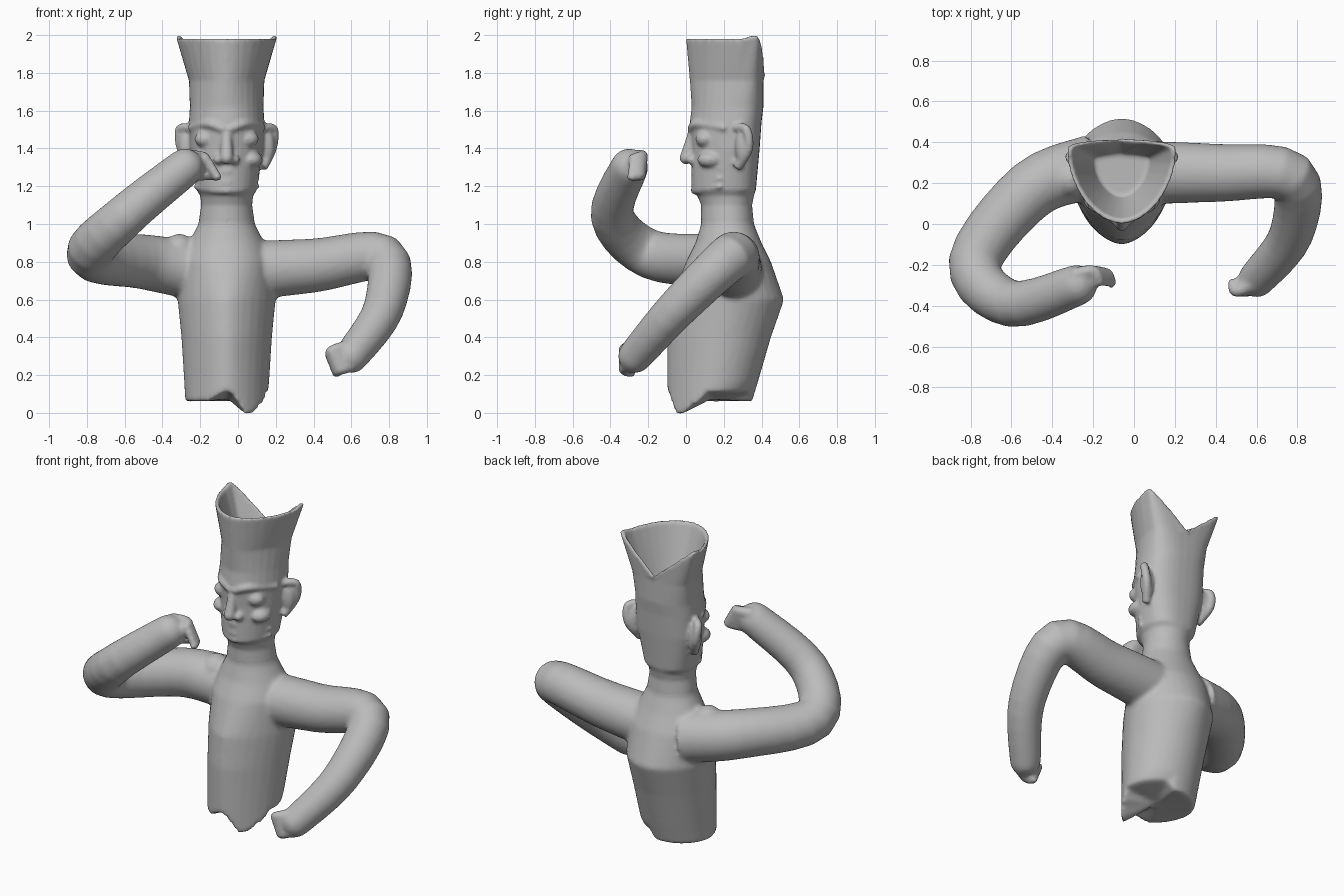
import bpy, bmesh, math
from mathutils import Vector

cube = bpy.data.objects.get("Cube")
if cube:
    bpy.data.objects.remove(cube)

shade = (.5, .5, .5, 1)
grey = bpy.data.materials.new("clay grey")
grey.use_nodes = True
grey.diffuse_color = shade
grey.node_tree.nodes["Principled BSDF"].inputs["Base Color"].default_value = shade

middle = -.06  # centre line of the head and chest
sides = 32


def signed_power(value, power):
    return math.copysign(abs(value) ** power, value)


def section(height, half_width, front, back, front_point=1, back_point=1, widest=.55):
    """Closed ring; the two point values run from boxy, below one, to pointed."""
    ring = []
    wide_y = front + (back - front) * widest
    for step in range(sides):
        angle = math.tau * step / sides
        power = back_point if math.sin(angle) > 0 else front_point
        across = signed_power(math.cos(angle), power)
        along = signed_power(math.sin(angle), power)
        depth = back - wide_y if along > 0 else wide_y - front
        ring.append(Vector((middle + half_width * across, wide_y + depth * along, height)))
    return ring


def scaled(ring, factor, height=None):
    """Copy of a ring drawn in towards its centre."""
    centre = sum(ring, Vector()) / len(ring)
    copy = [centre + (point - centre) * factor for point in ring]
    for point, source in zip(copy, ring):
        point.z = source.z if height is None else height
    return copy


def loft(bm, rings):
    """Skin a stack of rings and close both ends."""
    loops = [[bm.verts.new(point) for point in ring] for ring in rings]
    for lower, upper in zip(loops, loops[1:]):
        for i in range(len(lower)):
            j = (i + 1) % len(lower)
            bm.faces.new((lower[i], lower[j], upper[j], upper[i]))
    for loop, ring in ((loops[0], rings[0]), (loops[-1], rings[-1])):
        hub = bm.verts.new(sum(ring, Vector()) / len(ring))
        for i in range(len(loop)):
            bm.faces.new((loop[i], loop[(i + 1) % len(loop)], hub))


def curve_through(points, steps=5):
    """Smooth path through all the points."""
    padded = [points[0]] + points + [points[-1]]
    path = []
    for before, start, end, after in zip(padded, padded[1:], padded[2:], padded[3:]):
        for step in range(steps):
            t = step / steps
            inner_a, inner_b = start + (end - before) / 6, end - (after - start) / 6
            first, second, third = start.lerp(inner_a, t), inner_a.lerp(inner_b, t), inner_b.lerp(end, t)
            path.append(first.lerp(second, t).lerp(second.lerp(third, t), t))
    return path + [points[-1]]


def blob(bm, centre, size):
    ball = bmesh.ops.create_icosphere(bm, subdivisions=3, radius=1)
    for vert in ball["verts"]:
        vert.co = Vector(centre) + vert.co * Vector(size)


def limb(bm, points, thick, thin):
    """Tapered round tube with a rounded tip."""
    path = curve_through([Vector(point) for point in points])
    last = len(path) - 1
    rings, side = [], None
    for k, point in enumerate(path):
        ahead = (path[min(k + 1, last)] - path[max(k - 1, 0)]).normalized()
        side = ahead.orthogonal() if side is None else side - ahead * side.dot(ahead)
        side.normalize()
        up = ahead.cross(side)
        radius = thick + (thin - thick) * k / last
        angles = [math.tau * i / sides for i in range(sides)]
        rings.append([point + radius * (side * math.cos(a) + up * math.sin(a)) for a in angles])
    loft(bm, rings)
    blob(bm, path[-1], (thin, thin, thin))


def fingers(bm, first, last, reach, curl):
    """Four short curled fingers spread from the first knuckle to the last."""
    for k in range(4):
        knuckle = Vector(first).lerp(Vector(last), k / 3)
        tip = knuckle + Vector(reach)
        limb(bm, [knuckle, tip, tip + Vector(curl)], .035, .025)


def finish(name, bm, detail, softness):
    """Fuse the pieces of one part into a single smooth skin."""
    bmesh.ops.recalc_face_normals(bm, faces=bm.faces)
    mesh = bpy.data.meshes.new(name)
    bm.to_mesh(mesh)
    bm.free()
    mesh.materials.append(grey)
    part = bpy.data.objects.new(name, mesh)
    bpy.context.collection.objects.link(part)
    fuse = part.modifiers.new("Fuse", 'REMESH')
    fuse.mode = 'VOXEL'
    fuse.voxel_size = detail
    fuse.use_smooth_shade = True
    soften = part.modifiers.new("Soften", 'SMOOTH')
    soften.iterations = softness


# torso with a ragged hem
body = bmesh.new()
hem = section(.06, .22, -.1, .35, 1.2)
for point in hem:
    if point.y < .1:
        ridge = max(0, 1 - abs(point.x - middle) / .1)
        tip = max(0, 1 - abs(point.x - .06) / .08)
        point.z += .06 * ridge - .09 * tip
    elif point.x > 0:
        point.z += .05
neck_base = section(1, .15, .08, .36)
neck = section(1.1, .135, .08, .35)
loft(body, [hem,
            section(.16, .225, -.1, .38, 1.2),
            section(.4, .24, -.1, .45, 1.2),
            section(.6, .26, -.08, .52, 1.2, 1.1),
            section(.8, .24, 0, .45),
            section(.9, .2, .05, .4),
            neck_base, neck])
blob(body, (-.31, .22, .86), (.08, .09, .09))

# raised arm, then lowered arm
limb(body, [(-.2, .28, .75), (-.5, .17, .8), (-.78, -.19, .84),
            (-.6, -.39, 1.04), (-.28, -.3, 1.3)], .16, .1)
limb(body, [(0, .25, .75), (.4, .25, .78), (.77, .23, .82),
            (.77, -.05, .55), (.6, -.27, .3)], .16, .09)
fingers(body, (-.3, -.25, 1.36), (-.24, -.26, 1.26), (.1, .02, 0), (.03, -.05, -.01))
fingers(body, (.57, -.3, .35), (.61, -.3, .25), (-.07, -.03, -.02), (-.02, .04, -.02))
finish("body_and_arms", body, .013, 8)

# head flowing into a tall flared hat, hollow on top and notched behind
head = bmesh.new()
rim = section(1.98, .27, 0, .4, 1.1, .5, .9)
for point in rim:
    if point.y > .36:
        spread = abs(point.x - middle) / .27
        point.z = 1.79 + .21 * spread
        point.y += .02 * (1 - spread)
loft(head, [neck_base, neck,
            section(1.15, .14, .06, .36),
            section(1.18, .16, .03, .37, 1, .8),
            section(1.4, .195, .03, .39, 1, .8, .65),
            section(1.54, .2, .02, .4, 1, .8, .65),
            section(1.62, .195, .03, .41, 1, .8, .65),
            section(1.76, .2, .02, .41, 1.1, .7, .75),
            rim, scaled(rim, .91), scaled(rim, .5, 1.68)])

# nose
limb(head, [(middle, .04, 1.5), (middle, .02, 1.42), (middle, 0, 1.35)], .025, .035)

# eyes, cheeks, brows, lips and ears on each side
for mirror in (-1, 1):
    def place(out, y, z):
        return middle + mirror * out, y, z
    blob(head, place(.11, .1, 1.45), (.06, .05, .045))
    blob(head, place(.04, .03, 1.34), (.03, .03, .025))
    blob(head, place(.13, .13, 1.34), (.06, .07, .045))
    limb(head, [place(.01, .03, 1.5), place(.1, .06, 1.53), place(.19, .2, 1.51)], .025, .018)
    for height in (1.28, 1.22, 1.18):
        limb(head, [place(0, .045, height), place(.08, .08, height),
                    place(.16, .18, height + .02)], .023, .015)
    blob(head, place(.21, .3, 1.41), (.045, .04, .1))
    limb(head, [place(.19, .27, 1.3), place(.24, .33, 1.4),
                place(.25, .32, 1.5), place(.2, .27, 1.51)], .028, .022)
finish("head_and_hat", head, .01, 5)
